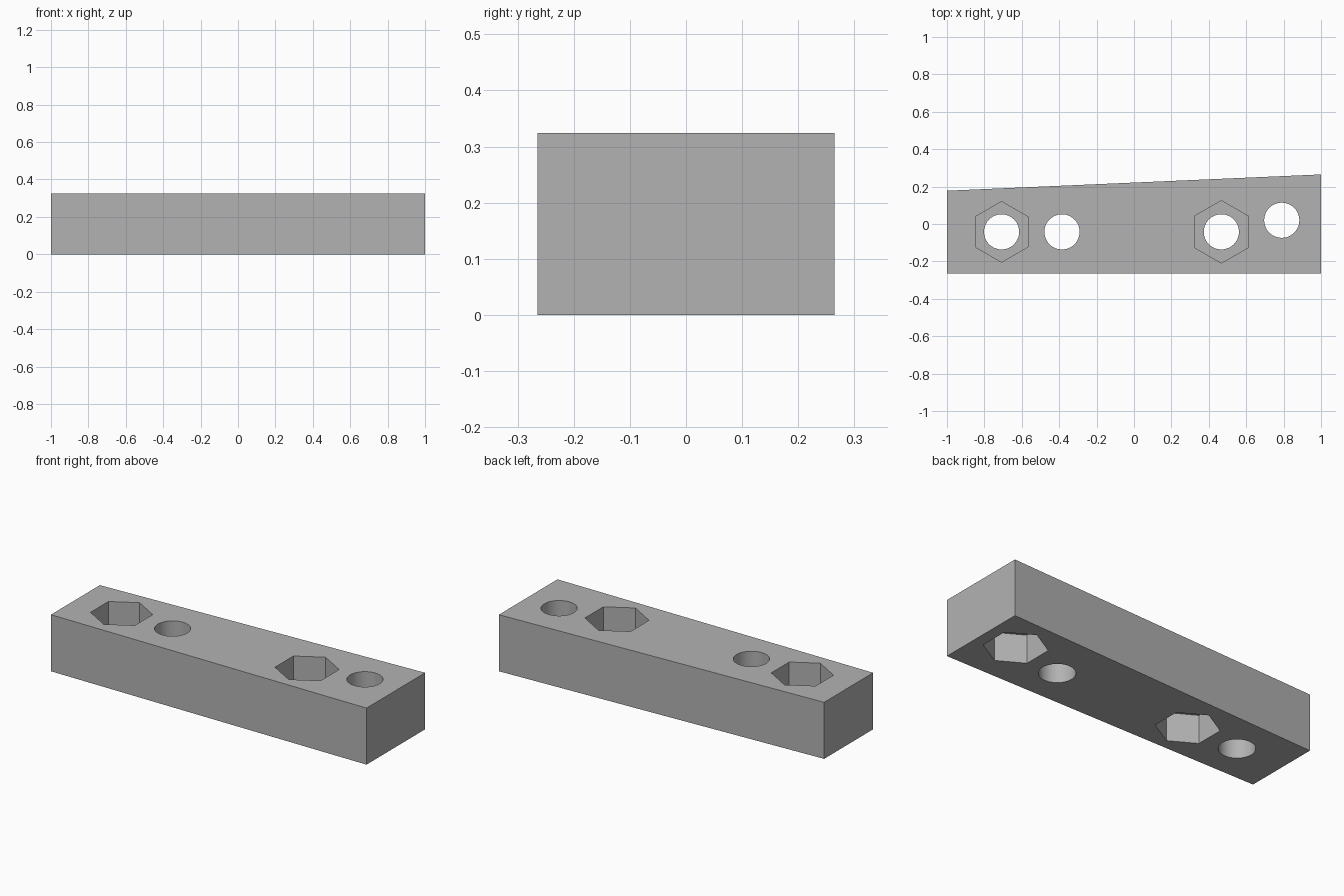
import bpy, bmesh
from math import pi

old = bpy.data.objects.get("Cube")
if old:
    bpy.data.objects.remove(old, do_unlink=True)

HEIGHT = 0.324

grey = bpy.data.materials.new("plain_grey")
grey.use_nodes = True
grey.diffuse_color = (0.45, 0.45, 0.45, 1)
grey.node_tree.nodes["Principled BSDF"].inputs["Base Color"].default_value = grey.diffuse_color

# Tapered bar, extruded from its plan outline
bm = bmesh.new()
outline = [(-1, -0.265), (1, -0.265), (1, 0.265), (-1, 0.178)]
base = bm.faces.new([bm.verts.new((x, y, 0)) for x, y in outline])
top = bmesh.ops.extrude_face_region(bm, geom=[base])["geom"]
bmesh.ops.translate(bm, vec=(0, 0, HEIGHT),
                    verts=[v for v in top if isinstance(v, bmesh.types.BMVert)])
bmesh.ops.recalc_face_normals(bm, faces=bm.faces)
mesh = bpy.data.meshes.new("tapered_bar")
bm.to_mesh(mesh)
bm.free()
bar = bpy.data.objects.new("tapered_bar", mesh)
bpy.context.collection.objects.link(bar)
mesh.materials.append(grey)


def cut(name, x, y, sides, radius, bottom, top, turn=0):
    """Subtract an upright prism from the bar."""
    bpy.ops.mesh.primitive_cylinder_add(
        vertices=sides, radius=radius, depth=top - bottom,
        location=(x, y, (top + bottom) / 2), rotation=(0, 0, turn))
    cutter = bpy.context.object
    cutter.name = name
    cutter.data.materials.append(grey)
    cutter.hide_render = True
    cutter.hide_set(True)
    mod = bar.modifiers.new(name, "BOOLEAN")
    mod.operation = "DIFFERENCE"
    mod.solver = "EXACT"
    mod.object = cutter


# Bolt holes, each with a hexagonal pocket on the top or the underside
DEPTH = 0.162
for x, y, hex_radius, on_top in [(-0.708, -0.042, 0.162, True),
                                 (-0.385, -0.042, 0.165, False),
                                 (0.467, -0.042, 0.167, True),
                                 (0.79, 0.02, 0.165, False)]:
    cut("bolt_hole_cutter", x, y, 48, 0.094, -0.1, HEIGHT + 0.1)
    low, high = (HEIGHT - DEPTH, HEIGHT + 0.1) if on_top else (-0.1, DEPTH)
    cut("hex_pocket_cutter", x, y, 6, hex_radius, low, high)

# Apply the cuts, drop the cutters, smooth the round bores
bpy.ops.object.select_all(action="DESELECT")
bpy.context.view_layer.objects.active = bar
bar.select_set(True)
for mod in list(bar.modifiers):
    cutter = mod.object
    bpy.ops.object.modifier_apply(modifier=mod.name)
    bpy.data.objects.remove(cutter, do_unlink=True)
bpy.ops.object.shade_smooth_by_angle(angle=pi / 6)
